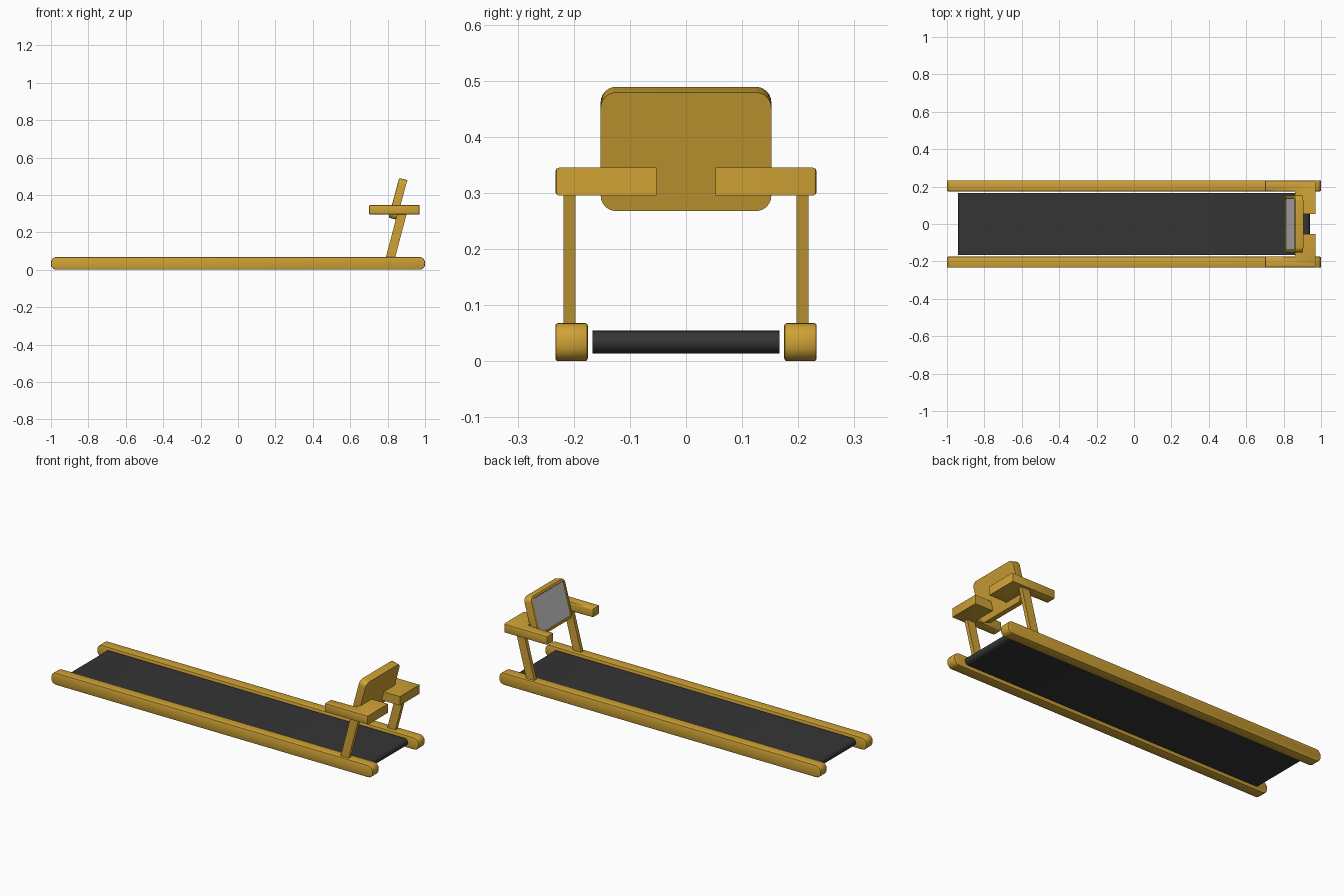
import bpy, bmesh
from math import sin, cos, pi, radians
from mathutils import Matrix

if "Cube" in bpy.data.objects:
    bpy.data.objects.remove(bpy.data.objects["Cube"])


def material(name, rgb):
    m = bpy.data.materials.new(name)
    m.diffuse_color = (*rgb, 1)
    m.use_nodes = True
    m.node_tree.nodes["Principled BSDF"].inputs["Base Color"].default_value = m.diffuse_color
    return m


GOLD = material("gold_paint", (0.62, 0.36, 0.035))
BLACK = material("black_rubber", (0.035, 0.035, 0.035))


def rounded_rect(u0, u1, v0, v1, r, seg):
    pts = []
    corners = [(u1 - r, v1 - r), (u0 + r, v1 - r), (u0 + r, v0 + r), (u1 - r, v0 + r)]
    for k, (cu, cv) in enumerate(corners):
        for i in range(seg + 1):
            a = (k + i / seg) * pi / 2
            pts.append((cu + r * cos(a), cv + r * sin(a)))
    return pts


def prism(pts, place, w0, w1):
    """Extrude an outline from w0 to w1; place maps (u, v, w) to xyz."""
    bm = bmesh.new()
    lo, hi = ([bm.verts.new(place(u, v, w)) for u, v in pts] for w in (w0, w1))
    bm.faces.new(lo)
    bm.faces.new(hi)
    n = len(pts)
    for i in range(n):
        j = (i + 1) % n
        bm.faces.new((lo[i], lo[j], hi[j], hi[i]))
    bmesh.ops.recalc_face_normals(bm, faces=bm.faces)
    return bm


def bevel(bm, test, width, seg=2):
    edges = [e for e in bm.edges if test(*[v.co for v in e.verts])]
    bmesh.ops.bevel(bm, geom=edges, offset=width, segments=seg,
                    affect='EDGES', profile=0.5, clamp_overlap=True)


def finish(name, bm, mat=None, mirrored=False, smooth=True):
    bmesh.ops.recalc_face_normals(bm, faces=bm.faces)
    me = bpy.data.meshes.new(name)
    bm.to_mesh(me)
    bm.free()
    ob = bpy.data.objects.new(name, me)
    bpy.context.collection.objects.link(ob)
    if mat:
        me.materials.append(mat)
    if smooth:
        bpy.ops.object.select_all(action='DESELECT')
        ob.select_set(True)
        bpy.context.view_layer.objects.active = ob
        bpy.ops.object.shade_smooth_by_angle(angle=radians(35))
    if mirrored:
        mod = ob.modifiers.new("Mirror", 'MIRROR')
        mod.use_axis = (False, True, False)
    return ob


def side(u, v, w):   # outline in xz, extruded along y
    return (u, w, v)


def flat(u, v, w):   # outline in xy, extruded along z
    return (u, v, w)


# Side rails with rounded ends and softened rims
bm = prism(rounded_rect(-1, 1, 0, 0.068, 0.03, 6), side, 0.175, 0.233)
bevel(bm, lambda a, b: abs(a.y - b.y) < 1e-5, 0.005)
finish("side_rail", bm, GOLD, mirrored=True)

# Running belt
bm = prism(rounded_rect(-0.94, 0.94, 0.014, 0.055, 0.0204, 4), side, -0.167, 0.167)
finish("running_belt", bm, BLACK)

# Leaning uprights
bm = prism([(0.789, 0.06), (0.839, 0.06), (0.902, 0.30), (0.852, 0.30)], side, 0.197, 0.218)
finish("upright", bm, GOLD, mirrored=True, smooth=False)

# L-shaped handles reaching in behind the console
outline = [(0.70, 0.233), (0.70, 0.175), (0.86, 0.175),
           (0.86, 0.053), (0.97, 0.053), (0.97, 0.233)]
bm = prism(outline, flat, 0.295, 0.345)
bevel(bm, lambda a, b: max(a.x, b.x) < 0.71 or min(a.y, b.y) > 0.23
      or (abs(a.y - 0.175) < 1e-4 and abs(b.y - 0.175) < 1e-4 and abs(a.x - b.x) > 0.01), 0.007)
finish("handle", bm, GOLD, mirrored=True)

# Console: rounded panel with a recessed face, tilted back
TILT = Matrix.Translation((0.855, 0, 0.379)) @ Matrix.Rotation(radians(15), 4, 'Y')


def panel(u, v, w):
    return (w, u, v)


bm = prism(rounded_rect(-0.152, 0.152, -0.1095, 0.1095, 0.028, 6), panel, -0.0225, 0.0225)
bevel(bm, lambda a, b: max(a.x, b.x) < 0, 0.006)
face = min(bm.faces, key=lambda f: f.calc_center_median().x)
bmesh.ops.inset_region(bm, faces=[face], thickness=0.008)
bmesh.ops.inset_region(bm, faces=[face], thickness=0.002, depth=-0.005)
bm.transform(TILT)
finish("console", bm, GOLD)

# Grey display plate set in the recess
bm = prism(rounded_rect(-0.135, 0.135, -0.0925, 0.0925, 0.012, 5), panel, -0.0195, -0.016)
bm.transform(TILT)
finish("display", bm)
